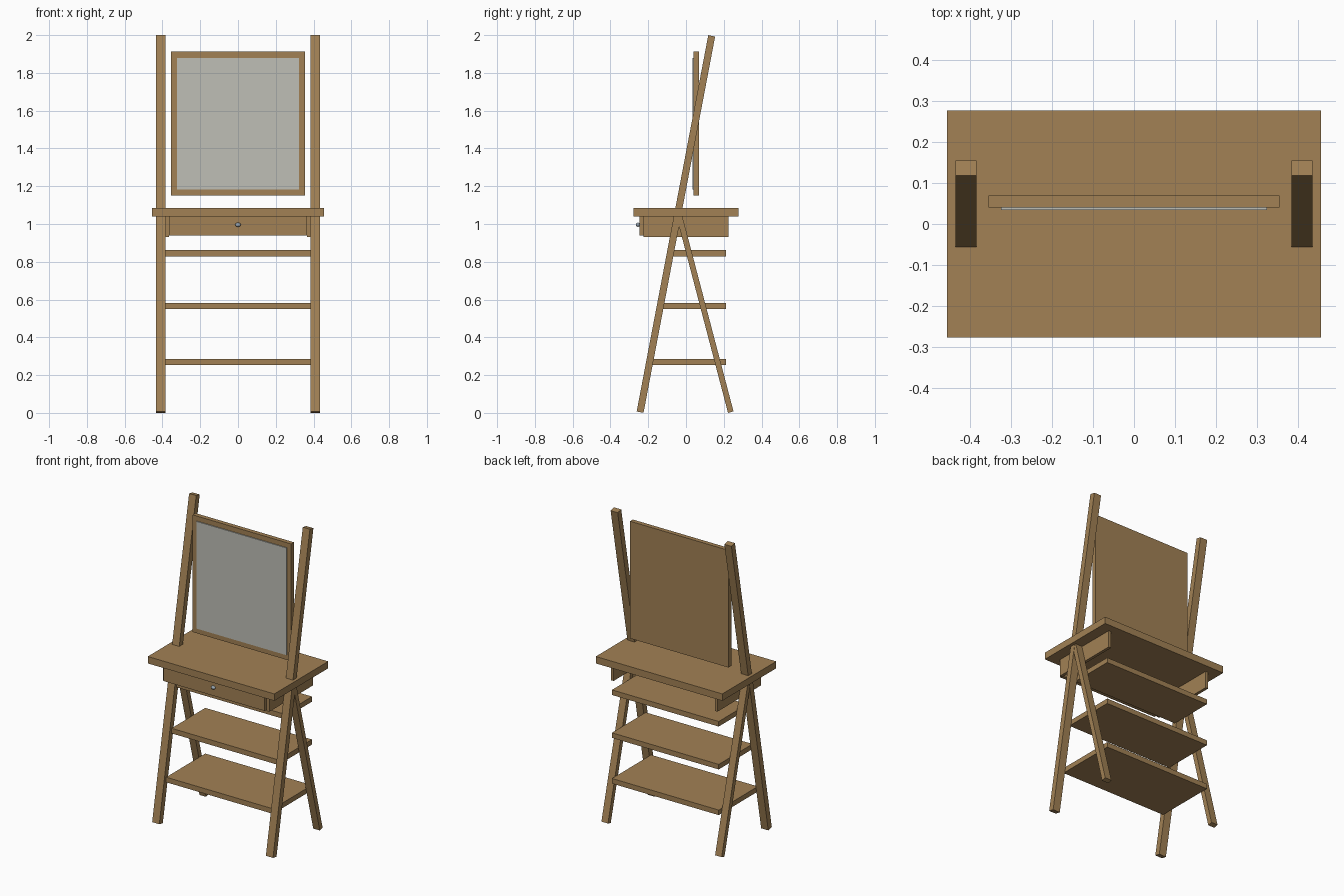
import bpy
import math
from mathutils import Vector

cube = bpy.data.objects.get("Cube")
if cube:
    bpy.data.objects.remove(cube, do_unlink=True)


def material(name, rgb):
    mat = bpy.data.materials.new(name)
    mat.use_nodes = True
    mat.diffuse_color = (*rgb, 1)
    mat.node_tree.nodes["Principled BSDF"].inputs["Base Color"].default_value = (*rgb, 1)
    return mat


wood = material("warm wood", (0.36, 0.22, 0.09))
glass = material("silver glass", (0.52, 0.52, 0.47))
metal = material("knob metal", (0.35, 0.42, 0.48))


def box(name, x, y, z, mat=wood):
    """Box spanning the given (low, high) ranges."""
    spans = (x, y, z)
    bpy.ops.mesh.primitive_cube_add(size=1, location=[sum(s) / 2 for s in spans])
    obj = bpy.context.object
    obj.name = name
    obj.scale = [s[1] - s[0] for s in spans]
    obj.data.materials.append(mat)
    return obj


def leaning_leg(name, x, foot, head, width, depth):
    """Square-ended bar from foot to head, both given as (y, z)."""
    a, b = Vector((x, *foot)), Vector((x, *head))
    bpy.ops.mesh.primitive_cube_add(size=1, location=(a + b) / 2)
    obj = bpy.context.object
    obj.name = name
    obj.scale = (width, depth, (b - a).length)
    obj.rotation_euler.x = -math.atan2(b.y - a.y, b.z - a.z)
    obj.data.materials.append(wood)


# Table top
box("table_top", (-0.455, 0.455), (-0.277, 0.277), (1.04, 1.085))

# Legs and side aprons, one set per side
for side, s in (("left", 1), ("right", -1)):
    leaning_leg(side + "_long_upright", s * 0.409, (-0.243, 0.004), (0.136, 1.996), 0.051, 0.037)
    leaning_leg(side + "_rear_leg", s * 0.409, (0.237, 0.004), (-0.036, 1.045), 0.047, 0.03)
    box(side + "_apron", sorted((s * 0.364, s * 0.383)), (-0.225, 0.224), (0.93, 1.04))

# Shelves, each starting further back as the uprights lean
for name, top, front in (("lower", 0.286, -0.19), ("middle", 0.583, -0.135), ("upper", 0.862, -0.082)):
    box(name + "_shelf", (-0.384, 0.384), (front, 0.212), (top - 0.033, top))

# Drawer front and knob
box("drawer_front", (-0.364, 0.364), (-0.246, -0.224), (0.938, 1.04))
bpy.ops.mesh.primitive_uv_sphere_add(segments=16, ring_count=10, radius=1, location=(0, -0.254, 0.996))
knob = bpy.context.object
knob.name = "drawer_knob"
knob.scale = (0.015, 0.011, 0.011)
knob.data.materials.append(metal)
bpy.ops.object.shade_smooth_by_angle()

# Mirror board with a glass plate on its front
box("mirror_frame", (-0.354, 0.354), (0.04, 0.069), (1.15, 1.912))
box("mirror_glass", (-0.324, 0.324), (0.034, 0.041), (1.183, 1.88), glass)
